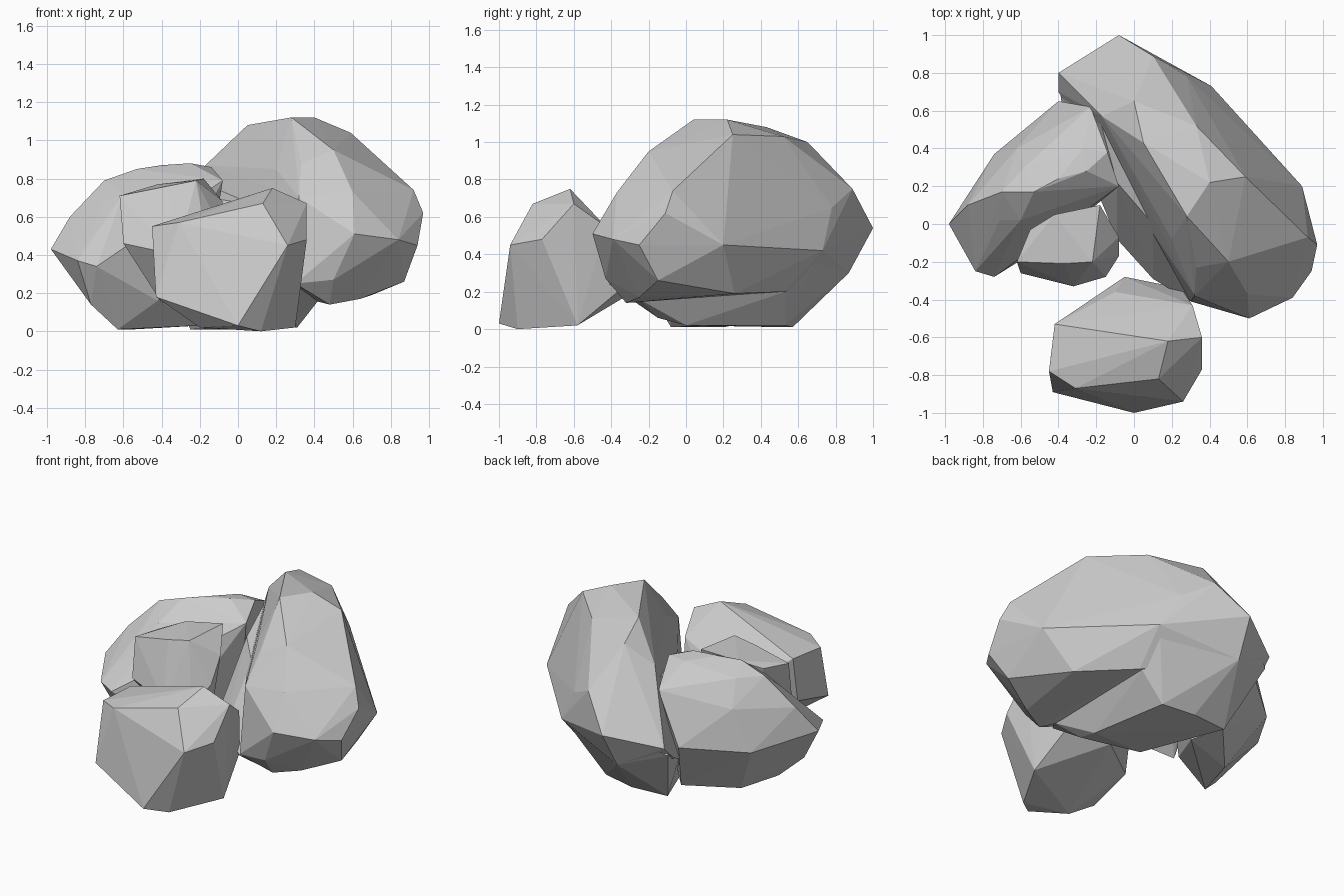
import bpy
import bmesh
from mathutils import Vector

default_cube = bpy.data.objects.get("Cube")
if default_cube:
    bpy.data.objects.remove(default_cube, do_unlink=True)

# Single stone colour shared by every boulder
stone = bpy.data.materials.new("stone_grey")
stone.use_nodes = True
stone_colour = (0.6, 0.6, 0.6, 1)
stone.diffuse_color = stone_colour
stone.node_tree.nodes["Principled BSDF"].inputs["Base Color"].default_value = stone_colour


def add_rock(name, *corner_groups):
    """Chisel one faceted boulder: the convex hull of its corners, given in hundredths."""
    bm = bmesh.new()
    for group in corner_groups:
        for corner in group:
            bm.verts.new(Vector(corner) / 100)
    hull = bmesh.ops.convex_hull(bm, input=bm.verts[:])
    # Drop any corner that ended up inside the hull
    unused = {item for item in hull["geom_interior"] + hull["geom_unused"]
              if isinstance(item, bmesh.types.BMVert)}
    bmesh.ops.delete(bm, geom=list(unused), context="VERTS")
    bmesh.ops.recalc_face_normals(bm, faces=bm.faces[:])

    mesh = bpy.data.meshes.new(name)
    bm.to_mesh(mesh)
    bm.free()
    mesh.materials.append(stone)
    for polygon in mesh.polygons:
        polygon.use_smooth = False
    rock = bpy.data.objects.new(name, mesh)
    bpy.context.collection.objects.link(rock)
    return rock


# Front boulder: base, waist, crown and back corners
add_rock(
    "front_boulder",
    [(0, -100, 3), (-20, -85, 2), (12, -90, 0), (30, -58, 2)],
    [(-43, -89, 18), (26, -94, 45), (36, -77, 48), (-42, -58, 26)],
    [(-45, -78, 55), (-31, -87, 57), (13, -82, 67), (18, -62, 75),
     (36, -60, 67), (-42, -53, 56)],
    [(-5, -28, 20), (25, -34, 22), (-10, -36, 40), (31, -43, 55)],
)

# Small rock wedged behind the front boulder: crown, front bulge, underside
add_rock(
    "middle_rock",
    [(-62, -20, 71), (-37, -21, 76), (-22, -20, 79), (-8, -7, 68), (-55, -3, 72),
     (-18, 10, 80), (-42, 5, 77)],
    [(-60, -26, 46), (-32, -33, 40), (-15, -28, 40), (-8, -17, 52)],
    [(-40, -10, 15), (-15, -10, 15)],
)

# Rounded rock on the side: base, waist, shoulder, crown and rear shoulder
add_rock(
    "side_boulder",
    [(-63, -8, 1), (-77, -15, 14), (-20, 30, 3), (-55, 20, 1), (-30, 48, 7), (-42, -8, 16)],
    [(-98, 0, 43), (-84, -25, 37), (-74, -28, 34), (-61, -17, 44),
     (-74, 37, 36), (-40, 65, 41)],
    [(-88, 10, 60), (-71, 2, 67), (-60, 2, 72), (-8, 20, 79)],
    [(-70, 17, 79), (-53, 17, 85), (-40, 24, 87), (-25, 28, 88), (-14, 38, 86), (-27, 40, 86)],
    [(-58, 30, 79), (-62, 40, 63), (-23, 62, 74)],
)

# Large overhanging boulder: underside, waist, shoulder, crown and rear tail
add_rock(
    "large_boulder",
    [(48, -32, 14), (64, -25, 17), (87, -15, 26), (70, 26, 19), (40, 53, 20),
     (30, -41, 25), (50, -43, 27)],
    [(61, -50, 51), (84, -39, 48), (94, -25, 45), (97, -11, 62), (89, 20, 45), (41, 73, 42)],
    [(92, -7, 74), (75, 12, 84), (73, -25, 73), (60, -37, 73), (32, -38, 70),
     (33, -23, 88), (20, -8, 85), (50, -20, 95), (28, 78, 65)],
    [(28, 4, 112), (40, 22, 112), (59, 25, 104), (33, 52, 103), (5, 43, 108), (0, 65, 100)],
    [(-17, 57, 87), (10, 89, 75), (-8, 100, 54), (-40, 80, 46), (-40, 70, 36), (-10, 87, 30)],
)

# Supporting slab under the overhang: base, sloping top edge and rear foot
add_rock(
    "support_slab",
    [(-5, 0, 2), (31, 0, 2), (30, -15, 6), (22, 53, 2), (-25, 55, 1), (0, 57, 1)],
    [(-9, -8, 30), (10, -29, 30), (30, -41, 24), (42, -25, 16)],
    [(-18, 55, 78), (-9, 22, 69), (10, 0, 66), (-38, 62, 32)],
    [(38, 53, 20), (40, 72, 42), (-10, 87, 30), (-8, 100, 54), (-40, 76, 40)],
)
